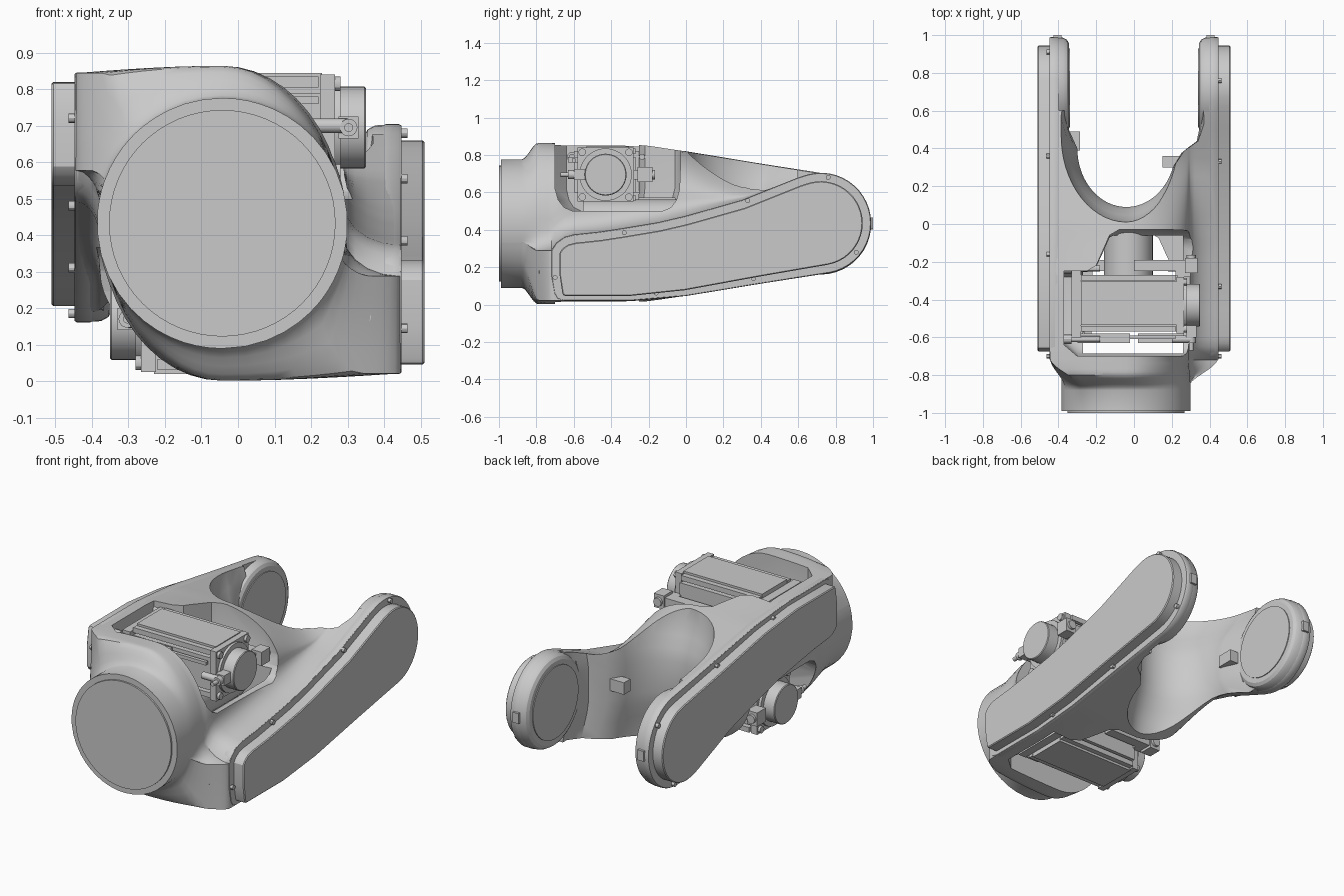
import bpy, bmesh
from math import sin, cos, pi, atan2, radians
from mathutils import Vector, Matrix

if "Cube" in bpy.data.objects:
    bpy.data.objects.remove(bpy.data.objects["Cube"])

CX, CZ = -0.043, 0.433
TURN = Matrix.Translation((0, 0, CZ)) @ Matrix.Rotation(pi, 4, 'Y') @ Matrix.Translation((0, 0, -CZ))

grey = bpy.data.materials.new("machine_grey")
grey.use_nodes = True
grey.diffuse_color = (0.59, 0.59, 0.59, 1)
grey.node_tree.nodes["Principled BSDF"].inputs["Base Color"].default_value = (0.59, 0.59, 0.59, 1)


def finish(name, bm):
    bmesh.ops.recalc_face_normals(bm, faces=bm.faces)
    me = bpy.data.meshes.new(name)
    bm.to_mesh(me)
    bm.free()
    me.materials.append(grey)
    ob = bpy.data.objects.new(name, me)
    bpy.context.collection.objects.link(ob)
    return ob


def smooth(ob, angle=30):
    bpy.ops.object.select_all(action='DESELECT')
    ob.select_set(True)
    bpy.context.view_layer.objects.active = ob
    bpy.ops.object.shade_smooth_by_angle(angle=radians(angle))


def loft(name, rings):
    bm = bmesh.new()
    vs = [[bm.verts.new(p) for p in r] for r in rings]
    n = len(rings[0])
    for a, b in zip(vs, vs[1:]):
        for i in range(n):
            bm.faces.new((a[i], a[(i + 1) % n], b[(i + 1) % n], b[i]))
    bm.faces.new(vs[0])
    bm.faces.new(vs[-1])
    return finish(name, bm)


def cylinder(name, centre, axis, steps, sides=32):
    """Turned part: steps are (offset along axis, radius)."""
    rings = []
    for d, r in steps:
        ring = []
        for i in range(sides):
            u, v = r * cos(2 * pi * i / sides), r * sin(2 * pi * i / sides)
            p = {'X': (d, u, v), 'Y': (u, d, v)}[axis]
            ring.append(Vector(p) + Vector(centre))
        rings.append(ring)
    ob = loft(name, rings)
    smooth(ob)
    return ob


def box(name, lo, hi):
    (a, b, c), (d, e, f) = lo, hi
    return loft(name, [[(a, b, z), (d, b, z), (d, e, z), (a, e, z)] for z in (c, f)])


def twin(ob):
    """Half-turn copy for the opposite side."""
    other = ob.copy()
    other.data = ob.data.copy()
    other.data.transform(TURN)
    other.name = ob.name.replace("left", "right") if "left" in ob.name else ob.name + "_lower"
    bpy.context.collection.objects.link(other)
    return other


def table(pts, y):
    if y <= pts[0][0]:
        return pts[0][1]
    for (a, b), (c, d) in zip(pts, pts[1:]):
        if y <= c:
            return b + (d - b) * (y - a) / (c - a)
    return pts[-1][1]


def ease(y, a, b):
    t = min(1, max(0, (y - a) / (b - a)))
    return t * t * (3 - 2 * t)


def inset(pts, d):
    out = []
    for i, p in enumerate(pts):
        a = (Vector(p) - Vector(pts[i - 1])).normalized()
        b = (Vector(pts[(i + 1) % len(pts)]) - Vector(p)).normalized()
        n = Vector((-a.y - b.y, a.x + b.x)).normalized()
        out.append(Vector(p) + n * d / max(0.5, n.dot(Vector((-b.y, b.x)))))
    return out


def plate(name, pts, steps):
    ob = loft(name, [[(x, p[0], p[1]) for p in inset(pts, d)] for x, d in steps])
    smooth(ob)
    return ob


# Arm outline seen from the side
low = [(-0.3, 0.02), (0, 0.046), (0.4, 0.112), (0.75, 0.168)]
high = [(-0.72, 0.29), (-0.695, 0.33), (-0.65, 0.362), (-0.6, 0.375), (-0.46, 0.39), (-0.33, 0.41),
        (-0.15, 0.44), (0, 0.475), (0.3, 0.56), (0.5, 0.64), (0.6, 0.68)]


def outline(drop):
    """Closed side profile; drop lowers the straight bottom edge."""
    hub = [(0.72 + 0.27 * cos(radians(a)), 0.435 + 0.27 * sin(radians(a))) for a in range(-80, 105, 8)]
    nose = [(-0.72, 0.15), (-0.705, 0.06 - drop / 2), (-0.688, 0.03 - drop), (-0.65, 0.02 - drop)]
    return [(y, z - drop * (0.75 - y)) for y, z in low[:3]] + hub + high[::-1] + nose


# Body: round collar growing into a twisted two-arm block
def half_section(y, reach_low, reach_high):
    bot, f = table(low, y), table(high, y) - 0.002
    top = 0.864 - bot
    apex = top + 0.02 * (1 - ease(y, -0.3, 0.05))
    slant = ease(y, -0.15, 0.4)
    knee = min(f + 0.11 - 0.1 * slant, apex - 0.05)
    pts = [(-reach_low * (1 - i / 6), top + (apex - top) * sin(i / 6 * pi / 2)) for i in range(6)]
    for i in range(13):
        a = pi / 2 * i / 12
        pts.append((0.335 * sin(a), knee + (apex - knee) * ((1 - slant) * cos(a) + slant * (1 - sin(a)))))
    for i in range(1, 6):
        a = pi / 2 * i / 5
        pts.append((0.335 + (reach_high - 0.335) * (1 - cos(a)), knee - (knee - f) * sin(a)))
    pts += [(reach_high, f + (bot - f) * i / 5) for i in range(1, 5)]
    return pts


def section(y):
    lo, hi = 0.445 + CX, 0.445 - CX
    pts = [(x, z - CZ) for x, z in half_section(y, lo, hi)]
    pts += [(-x, CZ - z) for x, z in half_section(y, hi, lo)]
    tx, tz = ease(y, -0.87, -0.71), ease(y, -0.88, -0.79)
    ring = []
    for x, z in pts:
        a = atan2(z, x)
        ring.append((CX + 0.343 * cos(a) * (1 - tx) + x * tx, y, CZ + 0.343 * sin(a) * (1 - tz) + z * tz))
    return ring


stations = [-0.99, -0.88] + [-0.88 + 0.016 * i for i in range(1, 12)]
stations += [-0.675, -0.65, -0.6, -0.46, -0.33] + [-0.25 + 0.05 * i for i in range(18)]
body = loft("body", [section(y) for y in stations])


# Cutters: fork mouth (wide at the rims, tight at mid height), windows and cavity
def arch(start, cy, ry, rx_left, rx_right, end):
    mid = []
    for deg in range(180, 14, -6):
        c, s = cos(radians(deg)), sin(radians(deg))
        mid.append((-0.04 + (rx_left if c < 0 else rx_right) * c, cy - ry * s))
    return start + mid + end


rim = arch([(-0.345, 1.1), (-0.345, 0.8), (-0.37, 0.68), (-0.397, 0.58)], 0.5, 0.49, 0.36, 0.3,
           [(0.3, 0.415), (0.36, 0.46), (0.397, 0.56), (0.37, 0.68), (0.345, 0.8), (0.345, 1.1)])
waist = arch([(-0.345, 1.1), (-0.345, 0.8), (-0.345, 0.68), (-0.345, 0.5)], 0.4, 0.31, 0.26, 0.26,
             [(0.25, 0.375), (0.33, 0.43), (0.345, 0.5), (0.345, 0.68), (0.345, 0.8), (0.345, 1.1)])
levels = [(-0.1, 0), (0.05, 0), (0.13, 0.15), (0.2, 0.45), (0.27, 0.8), (0.34, 1)]
levels += [(2 * CZ - z, w) for z, w in reversed(levels)]
cut_mouth = loft("fork_cutter", [[(a + (c - a) * w, b + (d - b) * w, z) for (a, b), (c, d) in zip(rim, waist)]
                                 for z, w in levels])
window = [(-0.37, -0.64), (-0.3, -0.7), (0.6, -0.7), (0.6, -0.05), (0.2, -0.03), (-0.08, -0.03),
          (-0.13, -0.06), (-0.16, -0.13), (-0.2, -0.22), (-0.25, -0.25), (-0.37, -0.25)]
cut_window = loft("window_cutter", [[(x, -0.36 + (y + 0.36) * s, z) for x, y in window]
                                    for z, s in ((0.5, 0.72), (0.52, 0.86), (0.56, 0.95), (0.62, 1), (1, 1))])
cutters = [cut_mouth, cut_window, twin(cut_window), box("cavity_cutter", (-0.27, -0.69, 0.3), (0.26, -0.06, 0.57))]
bpy.context.view_layer.objects.active = body
for c in cutters:
    m = body.modifiers.new("cut", 'BOOLEAN')
    m.operation, m.solver, m.object = 'DIFFERENCE', 'EXACT', c
    bpy.ops.object.modifier_apply(modifier=m.name)
for c in cutters:
    bpy.data.objects.remove(c)
smooth(body, 35)

# Collar face and inner tube
cylinder("collar_cap", (CX, 0, CZ), 'Y', [(-1, 0.31), (-0.97, 0.31)], 64)
cylinder("inner_tube", (-0.03, 0, CZ), 'Y', [(-0.55, 0.13), (-0.04, 0.13)])

parts = []
# Arm flange, hub and cover
parts.append(plate("left_arm_flange", outline(0), [(0.397, 0.004), (0.405, 0), (0.44, 0), (0.447, 0.004)]))
parts.append(plate("left_arm_cover", outline(0.018), [(0.44, 0.045), (0.505, 0.045), (0.51, 0.05)]))
parts.append(cylinder("left_hub", (0, 0.72, 0.435), 'X',
                      [(0.345, 0.215), (0.345, 0.238), (0.355, 0.255), (0.375, 0.266), (0.42, 0.268)], 48))
parts.append(cylinder("left_hub_disc", (0, 0.72, 0.435), 'X', [(0.34, 0.21), (0.36, 0.21)], 48))
parts.append(box("left_end_tab", (0.385, 0.96, 0.405), (0.425, 1.0, 0.465)))
for i, (y, z) in enumerate([(0.76, 0.68), (0.33, 0.555), (-0.33, 0.385), (-0.7, 0.145),
                            (-0.16, 0.062), (0.36, 0.14), (0.91, 0.28)]):
    parts.append(cylinder(f"left_screw_{i}", (0, y, z), 'X', [(0.43, 0.013), (0.464, 0.013)], 12))
parts.append(cylinder("left_front_plug", (0.345, 0, 0.176), 'Y', [(-0.785, 0.019), (-0.7, 0.019)], 16))

# Motor with end cap, rails and mounting bars
parts.append(box("motor_body", (-0.28, -0.535, 0.555), (0.23, -0.305, 0.845)))
parts.append(box("motor_core", (-0.3, -0.57, 0.6), (0.23, -0.27, 0.79)))
for y in (-0.57, -0.3):
    for z in (0.555, 0.805):
        parts.append(box("motor_rail", (-0.28, y, z), (0.22, y + 0.03, z + 0.03)))
parts.append(box("motor_flange", (0.225, -0.58, 0.55), (0.265, -0.28, 0.84)))
parts.append(cylinder("motor_ring", (0, -0.43, 0.695), 'X', [(0.26, 0.14), (0.28, 0.14)], 40))
parts.append(cylinder("motor_cap", (0, -0.43, 0.695), 'X', [(0.26, 0.112), (0.346, 0.112), (0.35, 0.108)], 40))
for y in (-0.555, -0.305):
    for z in (0.575, 0.815):
        parts.append(cylinder("motor_bolt", (0, y, z), 'X', [(0.26, 0.02), (0.28, 0.02)], 12))
for name, lo, hi in [("rear_bar", (0, -0.25, 0.67), (0.28, -0.19, 0.72)),
                     ("front_bar", (-0.3, -0.63, 0.76), (-0.02, -0.58, 0.79)),
                     ("front_link", (-0.02, -0.61, 0.76), (0.22, -0.59, 0.78)),
                     ("motor_back_plate", (-0.33, -0.6, 0.6), (-0.28, -0.24, 0.82)),
                     ("plug_block", (0.27, -0.26, 0.655), (0.335, -0.18, 0.735)),
                     ("plug_foot", (0.22, -0.28, 0.67), (0.3, -0.22, 0.72)),
                     ("socket_block", (0.275, -0.6, 0.665), (0.33, -0.53, 0.725))]:
    parts.append(box(name, lo, hi))
parts.append(cylinder("plug_face", (0.303, 0, 0.695), 'Y', [(-0.19, 0.025), (-0.165, 0.025)], 16))
parts.append(cylinder("cable_socket", (0.303, 0, 0.695), 'Y',
                      [(-0.67, 0.012), (-0.63, 0.012), (-0.63, 0.024), (-0.59, 0.024)], 16))
parts.append(cylinder("cable_stub", (0, -0.61, 0.7), 'X', [(0.2, 0.02), (0.3, 0.02)], 16))
for y in (-0.61, -0.235):
    parts.append(cylinder("mount_bolt", (0, y, 0.79), 'X',
                          [(-0.37, 0.026), (-0.33, 0.026), (-0.33, 0.016), (-0.18, 0.016)], 12))
for p in parts:
    twin(p)

# Stop blocks inside the fork
box("right_stop_block", (-0.4, 0.39, 0.395), (-0.285, 0.49, 0.465))
box("left_stop_block", (0.15, 0.3, 0.395), (0.25, 0.36, 0.465))
